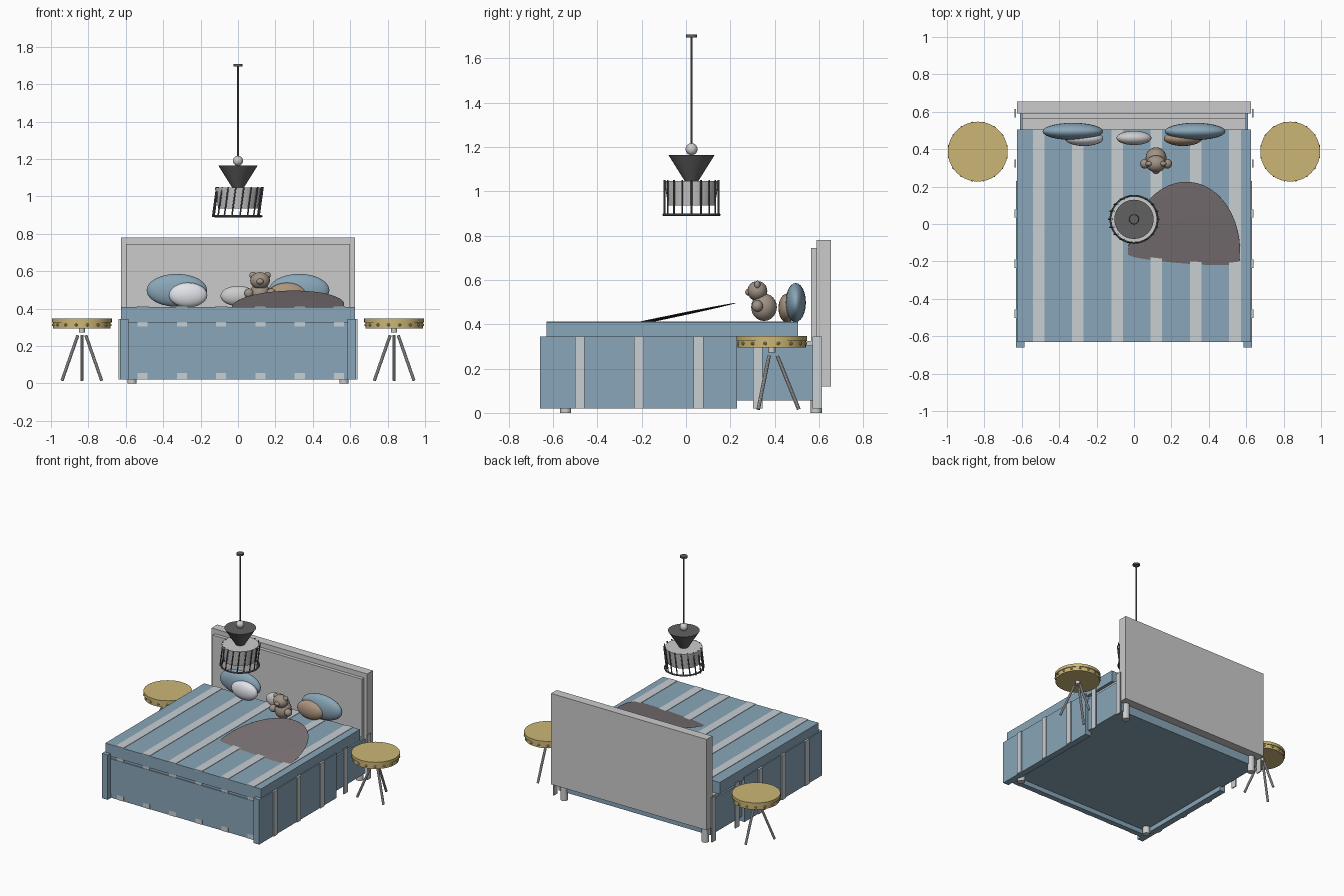
import bpy
from math import sin, cos, pi, radians
from mathutils import Vector

if "Cube" in bpy.data.objects:
    bpy.data.objects.remove(bpy.data.objects["Cube"])


def material(name, rgb):
    m = bpy.data.materials.new(name)
    m.diffuse_color = (*rgb, 1)
    m.use_nodes = True
    m.node_tree.nodes["Principled BSDF"].inputs["Base Color"].default_value = m.diffuse_color
    return m


BLUE = material("blue_fabric", (0.25, 0.38, 0.48))
PALE = material("pale_stripe", (0.58, 0.62, 0.65))
WHITE = material("white_fabric", (0.75, 0.77, 0.82))
TAN = material("tan_fabric", (0.42, 0.30, 0.21))
PLUSH = material("plush", (0.35, 0.29, 0.24))
THROW = material("throw_fabric", (0.20, 0.17, 0.18))
GOLD = material("drum_yellow", (0.60, 0.47, 0.18))
METAL = material("dark_metal", (0.12, 0.12, 0.12))


def finish(name, mat, smooth=False):
    o = bpy.context.object
    o.name = name
    if mat:
        o.data.materials.append(mat)
    if smooth:
        bpy.ops.object.shade_smooth_by_angle(angle=radians(35))
    return o


def box(name, x, y, z, mat=None):
    """Box from (min, max) pairs on each axis."""
    bpy.ops.mesh.primitive_cube_add(size=1, location=[sum(p) / 2 for p in (x, y, z)])
    o = finish(name, mat)
    o.scale = [p[1] - p[0] for p in (x, y, z)]
    return o


def ball(name, loc, radii, mat=None, rot=(0, 0, 0), seg=24):
    if not isinstance(radii, tuple):
        radii = (radii,) * 3
    bpy.ops.mesh.primitive_uv_sphere_add(segments=seg, ring_count=seg // 2, radius=1,
                                         location=loc, rotation=rot)
    o = finish(name, mat, True)
    o.scale = radii
    return o


def cone(name, x, y, z0, z1, r0, r1, mat=None, seg=32):
    bpy.ops.mesh.primitive_cone_add(vertices=seg, radius1=r0, radius2=r1, depth=z1 - z0,
                                    location=(x, y, (z0 + z1) / 2))
    return finish(name, mat, True)


def rod(name, a, b, r, mat=None, seg=10):
    a, b = Vector(a), Vector(b)
    bpy.ops.mesh.primitive_cylinder_add(
        vertices=seg, radius=r, depth=(b - a).length, location=(a + b) / 2,
        rotation=(b - a).to_track_quat('Z', 'Y').to_euler())
    return finish(name, mat, True)


# Bed base, mattress and headboard
box("bed_base", (-0.61, 0.61), (-0.625, 0.59), (0.055, 0.305), BLUE)
box("mattress", (-0.6, 0.6), (-0.6, 0.567), (0.305, 0.325))
box("headboard", (-0.625, 0.625), (0.59, 0.655), (0.12, 0.78))
box("headboard_panel", (-0.6, 0.6), (0.565, 0.59), (0.155, 0.745))

# Quilt: top and hanging sides
box("quilt_top", (-0.625, 0.625), (-0.63, 0.505), (0.325, 0.41), BLUE)
box("quilt_front", (-0.585, 0.585), (-0.62, -0.58), (0.02, 0.33), BLUE)
for i in range(6):
    x = -0.51 + 0.21 * i
    box("quilt_stripe", (x - 0.031, x + 0.031), (-0.63, 0.505), (0.405, 0.413), PALE)
    box("front_stripe", (x - 0.027, x + 0.027), (-0.623, -0.615), (0.02, 0.33), PALE)
for s in (-1, 1):
    box("quilt_side", sorted((s * 0.585, s * 0.632)), (-0.66, 0.23), (0.02, 0.345), BLUE)
    for i in range(5):
        y = -0.48 + 0.268 * i
        box("side_stripe", sorted((s * 0.632, s * 0.64)), (y - 0.022, y + 0.022), (0.02, 0.345), PALE)
    for y in (-0.543, 0.588):
        cone("bed_foot", s * 0.567, y, 0, 0.12, 0.025, 0.025, None, 20)

# Pillows
for s in (-1, 1):
    ball("back_pillow", (s * 0.327, 0.495, 0.498), (0.162, 0.046, 0.088), BLUE)
ball("white_pillow", (-0.267, 0.457, 0.473), (0.103, 0.04, 0.066), WHITE)
ball("tan_pillow", (0.262, 0.457, 0.473), (0.103, 0.04, 0.066), TAN)
ball("centre_pillow", (0, 0.46, 0.468), (0.094, 0.038, 0.054))

# Throw blanket: thin tilted lens half sunk into the quilt
ball("throw_blanket", (0.267, -0.165, 0.4145), (0.3, 0.4, 0.005), THROW,
     (radians(11.8), 0, radians(-4.6)), 48)

# Toy bear
X = 0.118
ball("toy_body", (X, 0.352, 0.477), (0.056, 0.058, 0.062), PLUSH)
ball("toy_head", (X, 0.322, 0.55), (0.053, 0.045, 0.045), PLUSH)
ball("toy_muzzle", (X, 0.283, 0.545), (0.02, 0.016, 0.016), PLUSH, seg=16)
for s in (-1, 1):
    ball("toy_ear", (X + s * 0.038, 0.322, 0.578), (0.019, 0.014, 0.019), PLUSH, seg=16)
    ball("toy_arm", (X + s * 0.06, 0.322, 0.482), 0.026, PLUSH, seg=16)

# Drum side tables
Y = 0.387
for s in (-1, 1):
    x = s * 0.835
    cone("drum_shell", x, Y, 0.295, 0.33, 0.154, 0.154, GOLD, 40)
    cone("drum_top", x, Y, 0.325, 0.347, 0.16, 0.16, GOLD, 40)
    cone("drum_hub", x, Y, 0.272, 0.297, 0.016, 0.016, None, 16)
    for i in range(16):
        a = 2 * pi * (i + 0.5) / 16
        ball("drum_stud", (x + 0.155 * cos(a), Y + 0.155 * sin(a), 0.313), 0.008, GOLD, seg=8)
    for i in range(3):
        a = pi / 2 + 2 * pi * i / 3
        c, d = cos(a), sin(a)
        rod("table_leg", (x + 0.122 * c, Y + 0.122 * d, 0.016),
            (x + 0.025 * c, Y + 0.025 * d, 0.257), 0.0085)

# Pendant lamp
L = 0.025
cone("lamp_canopy", 0, L, 1.695, 1.707, 0.025, 0.025, METAL)
rod("lamp_cord", (0, L, 1.2), (0, L, 1.7), 0.005, METAL)
ball("lamp_ball", (0, L, 1.19), 0.027)
cone("lamp_cone", 0, L, 1.045, 1.165, 0.03, 0.105, METAL)
cone("lamp_shade", 0, L, 0.935, 1.047, 0.106, 0.123)
bpy.ops.mesh.primitive_torus_add(location=(0, L, 0.894), major_radius=0.125, minor_radius=0.006,
                                 major_segments=40, minor_segments=8)
finish("lamp_ring", METAL, True)
for i in range(18):
    a = 2 * pi * i / 18
    c, d = 0.124 * cos(a), L + 0.124 * sin(a)
    rod("lamp_rod", (c - 0.012, d, 0.89), (c + 0.01, d, 1.05), 0.004, METAL, 8)
